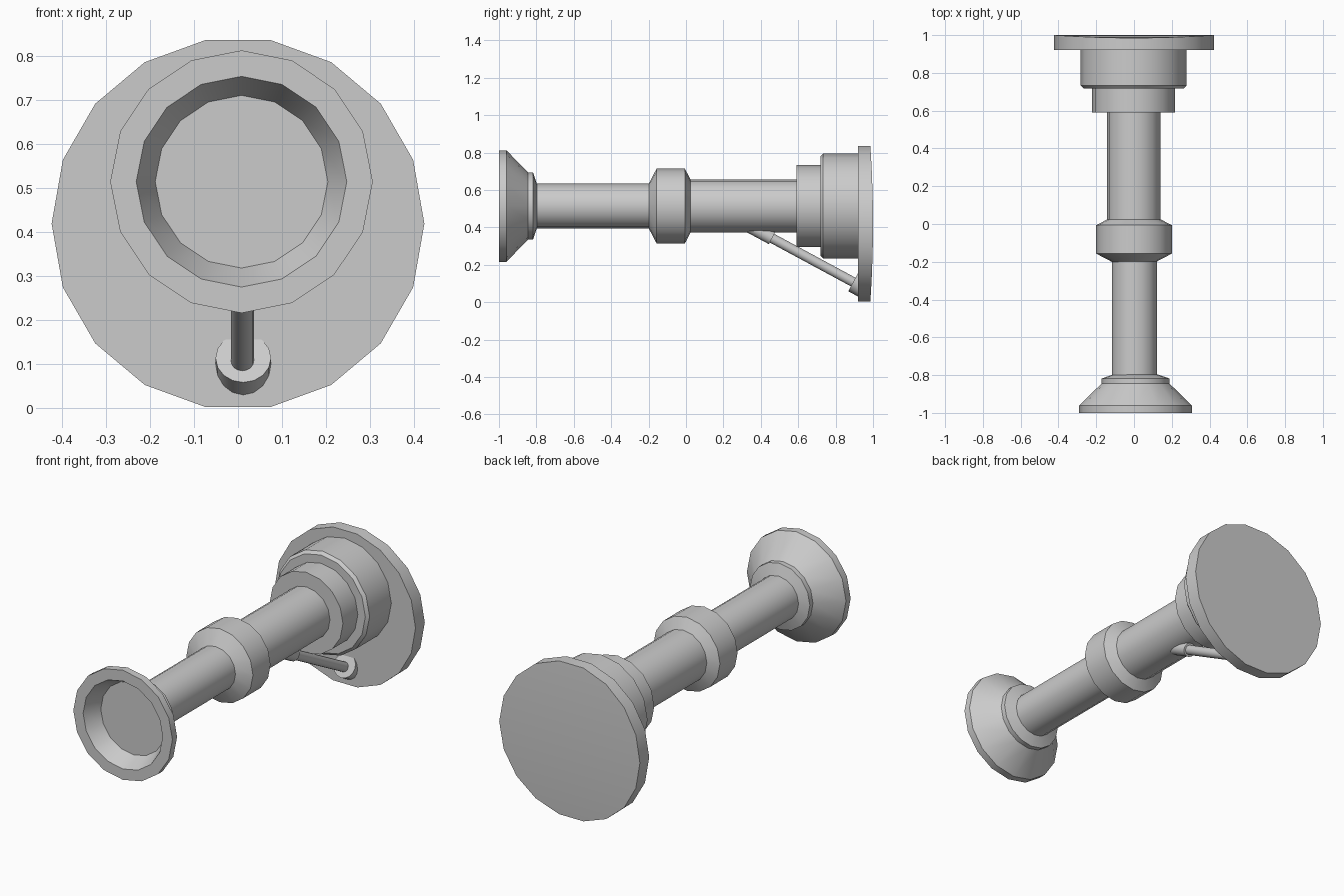
import bpy, bmesh, math
from mathutils import Vector

if "Cube" in bpy.data.objects:
    bpy.data.objects.remove(bpy.data.objects["Cube"])

ZC = 0.514  # height of the tube axis


def finish(name, bm):
    bmesh.ops.remove_doubles(bm, verts=bm.verts, dist=1e-5)
    bmesh.ops.recalc_face_normals(bm, faces=bm.faces)
    me = bpy.data.meshes.new(name)
    bm.to_mesh(me)
    bm.free()
    ob = bpy.data.objects.new(name, me)
    bpy.context.collection.objects.link(ob)
    bpy.ops.object.select_all(action='DESELECT')
    ob.select_set(True)
    bpy.context.view_layer.objects.active = ob
    bpy.ops.object.shade_smooth_by_angle(angle=math.radians(28))
    return ob


def lathe(name, profile, origin, direction=(0, 1, 0), sides=16, cap=(False, False)):
    """Turn (distance, radius) points around an axis."""
    bm = bmesh.new()
    q = Vector(direction).to_track_quat('Z', 'X')
    o = Vector(origin)
    rings = []
    for d, r in profile:
        rings.append([bm.verts.new(o + q @ Vector((r * math.cos(2 * math.pi * i / sides),
                                                   r * math.sin(2 * math.pi * i / sides), d)))
                      for i in range(sides)])
    for a, b in zip(rings, rings[1:]):
        for i in range(sides):
            j = (i + 1) % sides
            bm.faces.new((a[i], a[j], b[j], b[i]))
    if cap[0]:
        bm.faces.new(rings[0])
    if cap[1]:
        bm.faces.new(rings[-1])
    return finish(name, bm)


# Flared mouth with a recessed floor
lathe("flared_mouth", [(-0.91, 0.196), (-1, 0.239), (-1, 0.298), (-0.96, 0.298), (-0.845, 0.18),
                       (-0.818, 0.18), (-0.797, 0.118)], (0.008, 0, ZC), cap=(True, False))

# Tubes and the collar joining them
lathe("front_tube", [(-0.81, 0.12), (-0.19, 0.12)], (0.003, 0, ZC))
lathe("middle_collar", [(-0.2, 0.118), (-0.157, 0.2), (-0.006, 0.2), (0.026, 0.138)], (0, 0, ZC))
lathe("rear_tube", [(0.015, 0.141), (0.6, 0.141)], (-0.001, 0, ZC))

# Stepped hub against the wall plate
lathe("hub_small_step", [(0.59, 0.138), (0.59, 0.22), (0.73, 0.22)], (-0.002, 0, ZC))
lathe("hub_large_step", [(0.718, 0.215), (0.718, 0.265), (0.733, 0.28), (0.925, 0.28)],
      (-0.002, 0, ZC))

# Wall plate: flat front, back gently curved from top to bottom
N, R, PZ = 18, 0.423, 0.419
bm = bmesh.new()
front, back = [], []
for i in range(N):
    a = 2 * math.pi * i / N
    x, z = R * math.cos(a), R * math.sin(a)
    front.append(bm.verts.new((x, 0.92, PZ + z)))
    back.append(bm.verts.new((x, 1.0 - 0.015 * (z / R) ** 2, PZ + z)))
bm.faces.new(front)
for i in range(N):
    j = (i + 1) % N
    bm.faces.new((front[i], front[j], back[j], back[i]))
for k in range(-4, 4):
    bm.faces.new((back[k % N], back[(k + 1) % N], back[8 - k], back[(9 - k) % N]))
finish("wall_plate", bm)

# Diagonal brace from the rear tube to the plate
axis = Vector((0, 0.88, -0.475)).normalized()
root = Vector((0.01, 0.46, 0.342))
lathe("brace_socket", [(-0.13, 0.036), (0, 0.036)], root, axis, cap=(True, True))
lathe("brace_rod", [(-0.02, 0.026), (0.51, 0.026)], root, axis)
lathe("brace_foot", [(0.497, 0.063), (0.557, 0.063)], root + Vector((0.002, 0, 0.008)), axis,
      cap=(True, True))
